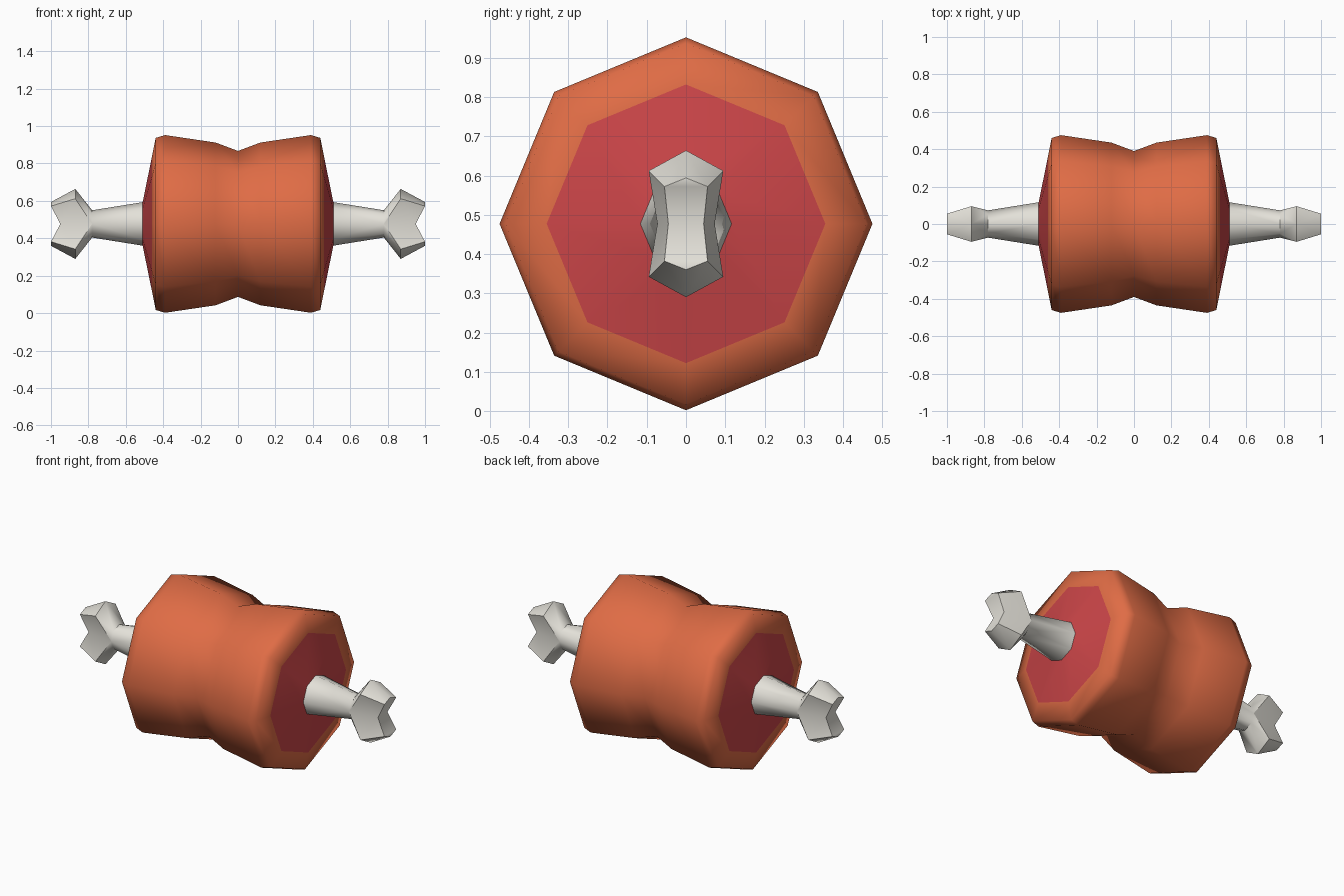
import bpy, bmesh, math

if "Cube" in bpy.data.objects:
    bpy.data.objects.remove(bpy.data.objects["Cube"])

CZ = 0.477  # height of the long axis
N = 8


def material(name, rgb):
    m = bpy.data.materials.new(name)
    m.diffuse_color = (*rgb, 1)
    m.use_nodes = True
    m.node_tree.nodes["Principled BSDF"].inputs["Base Color"].default_value = m.diffuse_color
    return m


def finish(bm, name, mats):
    bmesh.ops.recalc_face_normals(bm, faces=bm.faces)
    me = bpy.data.meshes.new(name)
    bm.to_mesh(me)
    bm.free()
    ob = bpy.data.objects.new(name, me)
    ob.location.z = CZ
    bpy.context.collection.objects.link(ob)
    for m in mats:
        me.materials.append(m)
    return ob


def smooth(ob, degrees):
    bpy.ops.object.select_all(action='DESELECT')
    bpy.context.view_layer.objects.active = ob
    ob.select_set(True)
    bpy.ops.object.shade_smooth_by_angle(angle=math.radians(degrees))


# Meat: eight-sided lathe along x, pinched waist, red cut ends
half = [(0.12, 0.435), (0.39, 0.475), (0.44, 0.46), (0.461, 0.355), (0.51, 0.115)]
profile = [(-x, r) for x, r in reversed(half)] + [(0, 0.39)] + half
bm = bmesh.new()
rings = []
for x, r in profile:
    rings.append([bm.verts.new((x, r * math.cos(math.tau * i / N), r * math.sin(math.tau * i / N)))
                  for i in range(N)])
for k, (a, b) in enumerate(zip(rings, rings[1:])):
    for i in range(N):
        j = (i + 1) % N
        f = bm.faces.new((a[i], a[j], b[j], b[i]))
        f.material_index = 1 if k in (0, len(rings) - 2) else 0
meat = finish(bm, "meat", [material("roasted_skin", (0.74, 0.15, 0.06)),
                           material("red_flesh", (0.6, 0.06, 0.065))])
smooth(meat, 80)

# Bone: a quarter (one knuckle lobe and half a shaft), mirrored in x and z
bm = bmesh.new()


def half_ring(x, r):
    return [bm.verts.new((x, r * math.cos(math.pi * i / 4), r * math.sin(math.pi * i / 4) if i % 4 else 0))
            for i in range(5)]


neck = half_ring(0.78, 0.073)
lobe = [bm.verts.new(p) for p in [
    (0.87, 0, 0.187), (0.87, 0.095, 0.135), (0.87, -0.095, 0.135),
    (1.0, 0, 0.117), (1.0, 0.055, 0.095), (1.0, -0.055, 0.095),
    (0.95, 0.045, 0), (0.95, -0.045, 0)]]
bmesh.ops.convex_hull(bm, input=neck + lobe)
inner = [f for f in bm.faces
         if all(abs(v.co.z) < 1e-5 for v in f.verts) or all(abs(v.co.x - 0.78) < 1e-5 for v in f.verts)]
bmesh.ops.delete(bm, geom=inner, context='FACES')
neck = sorted((v for v in bm.verts if abs(v.co.x - 0.78) < 1e-5), key=lambda v: -v.co.y)
base = half_ring(0.505, 0.117)
for i in range(4):
    bm.faces.new((base[i], base[i + 1], neck[i + 1], neck[i]))
bone = finish(bm, "bone", [material("bone_white", (0.77, 0.75, 0.69))])
mirror = bone.modifiers.new("mirror", 'MIRROR')
mirror.use_axis = (True, False, True)
smooth(bone, 50)
